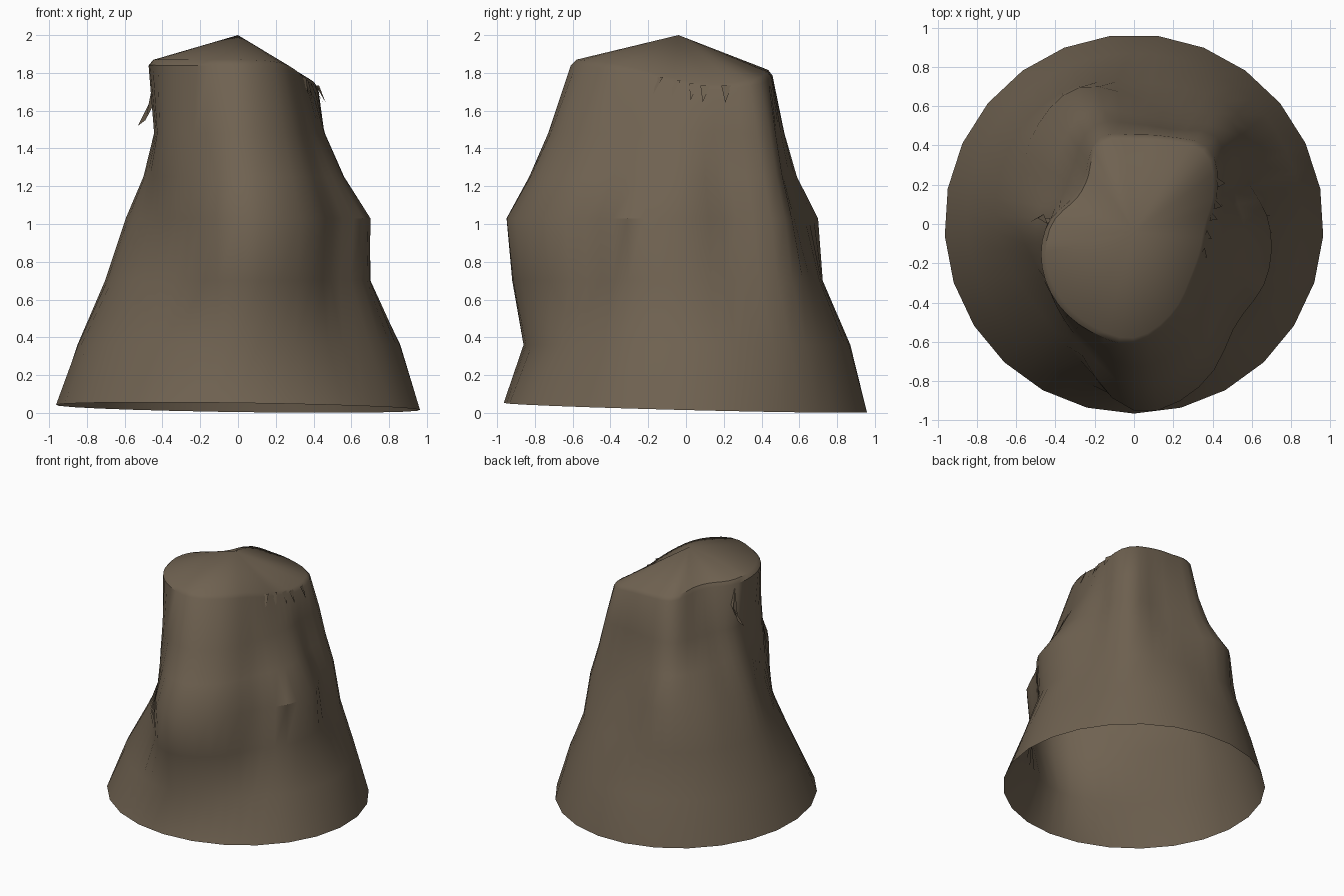
import bpy, math

if "Cube" in bpy.data.objects:
    bpy.data.objects.remove(bpy.data.objects["Cube"])

SEG = 50          # points around each ring
STEP = 2 * math.pi / SEG

bark = bpy.data.materials.new("weathered brown")
bark.diffuse_color = (0.16, 0.122, 0.082, 1)
bark.use_nodes = True
bark.node_tree.nodes["Principled BSDF"].inputs["Base Color"].default_value = bark.diffuse_color

# Ring height -> radii at 16 directions, counter-clockwise from +x
RINGS = [
    (0.36, [.86, .86, .87, .87, .87, .87, .87, .86, .85, .84, .83, .84, .86, .83, .81, .84]),
    (0.70, [.70, .69, .77, .74, .72, .76, .76, .73, .70, .66, .66, .74, .92, .86, .71, .72]),
    (1.03, [.69, .62, .72, .63, .65, .75, .70, .62, .59, .54, .57, .71, .95, .89, .73, .73]),
    (1.25, [.56, .54, .66, .56, .56, .62, .54, .48, .50, .51, .57, .67, .83, .77, .62, .58]),
    (1.48, [.46, .48, .61, .52, .51, .54, .43, .39, .44, .47, .56, .63, .73, .66, .52, .46]),
]
RIM = [.38, .46, .54, .48, .455, .47, .35, .34, .44, .51, .56, .59, .61, .52, .42, .38]
RIM_Z = [1.73, 1.71, 1.74, 1.77, 1.78, 1.79, 1.81, 1.82, 1.83, 1.84, 1.84, 1.84, 1.84, 1.83, 1.80, 1.76]


def around(values, a):
    """Smooth periodic interpolation of values at angle a."""
    n = len(values)
    t = (a / (2 * math.pi) * n) % n
    i = int(t)
    f = t - i
    p0, p1, p2, p3 = (values[(i + k) % n] for k in (-1, 0, 1, 2))
    return p1 + 0.5 * f * (p2 - p0 + f * (2*p0 - 5*p1 + 4*p2 - p3 + f * (3*(p1 - p2) + p3 - p0)))


def make(name, verts, faces):
    me = bpy.data.meshes.new(name)
    me.from_pydata(verts, [], faces)
    me.materials.append(bark)
    ob = bpy.data.objects.new(name, me)
    bpy.context.collection.objects.link(ob)
    return ob


# Trunk: tilted 25-sided open foot, bulging rings, broken rim and low peak
angles = [math.pi / 2 + k * STEP for k in range(SEG)]
verts = []
for k, a in enumerate(angles):
    r = 0.965 * (1 if k % 2 else math.cos(STEP))
    x, y = r * math.cos(a), r * math.sin(a)
    verts.append((x, y, 0.0285 - 0.014 * x - 0.025 * y))
for z, radii in RINGS:
    for a in angles:
        r = around(radii, a)
        verts.append((r * math.cos(a), r * math.sin(a), z))
for shrink, lift in ((1.0, 0.0), (0.95, 0.03)):
    for a in angles:
        r = around(RIM, a) * shrink
        verts.append((r * math.cos(a), r * math.sin(a), around(RIM_Z, a) + lift))
rows = len(verts) // SEG
faces = []
for j in range(rows - 1):
    for k in range(SEG):
        m = (k + 1) % SEG
        faces.append((j*SEG + k, j*SEG + m, (j+1)*SEG + m, (j+1)*SEG + k))
apex = len(verts)
verts.append((0.0, -0.04, 2.0))
last = (rows - 1) * SEG
faces += [(last + k, last + (k + 1) % SEG, apex) for k in range(SEG)]
stump = make("stump", verts, faces)

bpy.context.view_layer.objects.active = stump
stump.select_set(True)
bpy.ops.object.shade_smooth_by_angle(angle=math.radians(35))

# Torn splinter hanging on the left side
make("left_splinter",
     [(-.44, .00, 1.80), (-.46, .05, 1.66), (-.53, .01, 1.52), (-.49, .03, 1.55),
      (-.40, .03, 1.72), (-.37, -.06, 1.62)],
     [(0, 1, 3), (1, 2, 3), (0, 3, 4), (0, 4, 5)])

# Small torn chips along the right edge of the rim
chips, chip_faces = [], []
for a in (-22, -8, 6, 14, 27):
    t = math.radians(a)
    r, z = around(RIM, t), around(RIM_Z, t)
    for da, dr, dz in ((-.06, -.01, .02), (.06, .0, .02), (-.05, .03, -.07)):
        chips.append(((r + dr) * math.cos(t + da), (r + dr) * math.sin(t + da), z + dz))
    n = len(chips)
    chip_faces.append((n - 3, n - 1, n - 2))
make("rim_chips", chips, chip_faces)
